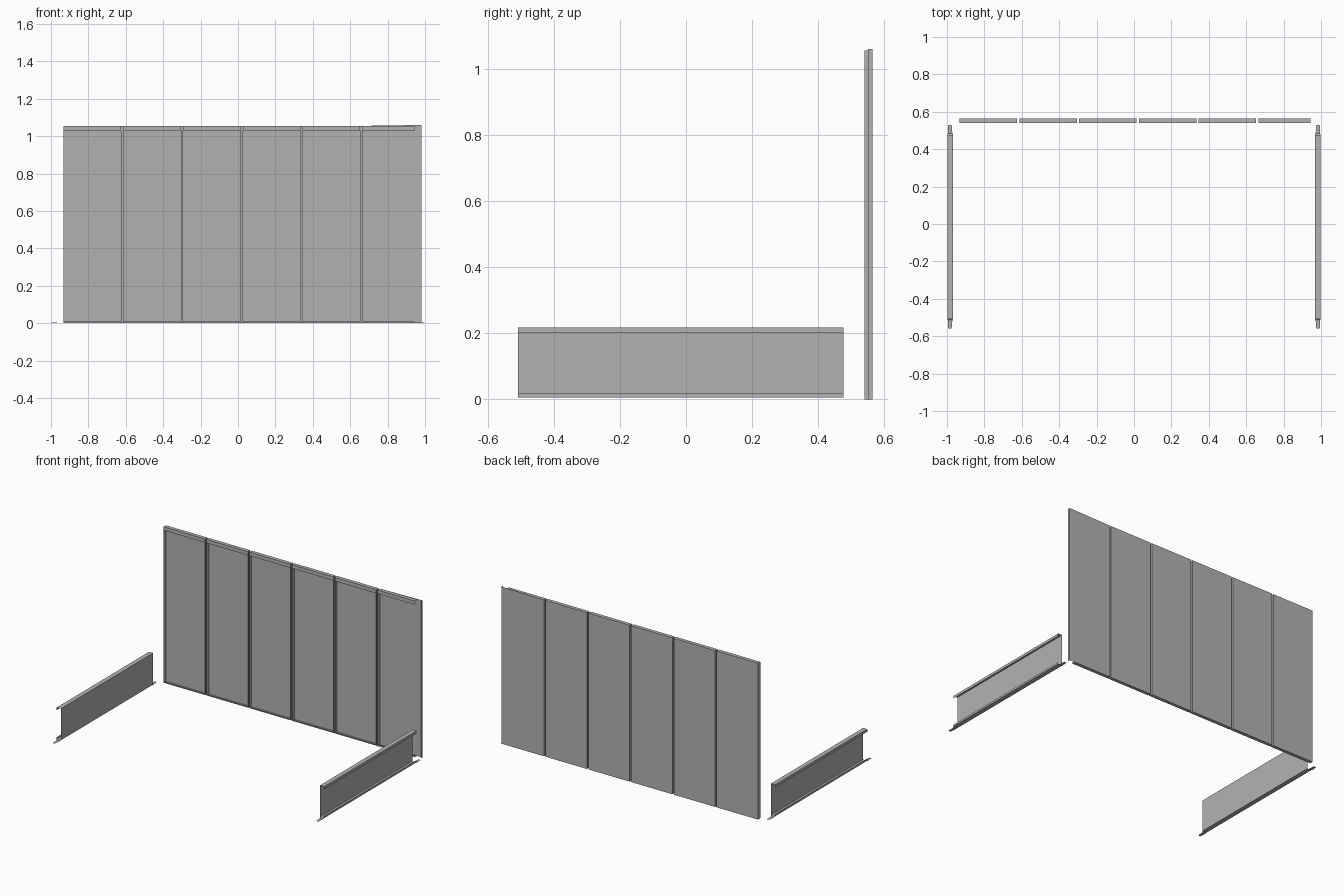
import bpy
import bmesh

cube = bpy.data.objects.get("Cube")
if cube:
    bpy.data.objects.remove(cube, do_unlink=True)

# Single sheet-metal colour
steel = bpy.data.materials.new("steel_grey")
steel.use_nodes = True
grey = (0.45, 0.45, 0.45, 1)
steel.diffuse_color = grey
steel.node_tree.nodes["Principled BSDF"].inputs["Base Color"].default_value = grey


def make_object(name, bm):
    bmesh.ops.remove_doubles(bm, verts=bm.verts, dist=0.0001)
    mesh = bpy.data.meshes.new(name)
    bm.to_mesh(mesh)
    bm.free()
    mesh.materials.append(steel)
    obj = bpy.data.objects.new(name, mesh)
    bpy.context.collection.objects.link(obj)
    return obj


def sweep(bm, start, end):
    """Folded sheet: one face between each pair of neighbouring points."""
    a = [bm.verts.new(p) for p in start]
    b = [bm.verts.new(p) for p in end]
    for i in range(len(a) - 1):
        bm.faces.new((a[i], a[i + 1], b[i + 1], b[i]))


# Wall panels
BACK, FRONT, STEP = 0.565, 0.54, 0.551
LEFT, PITCH, GAP, COUNT = -0.933, 0.3195, 0.011, 6
TOP, BASE = 1.055, 0.002


def wall_panel(index):
    bm = bmesh.new()
    last = index == COUNT - 1
    x0 = LEFT + index * PITCH
    x1 = x0 + PITCH - (0.003 if last else GAP)
    flange_end = 0.944 if last else x1

    # back sheet with its deep and shallow side flanges
    height = 1.06 if last else TOP
    plan = [(x0, FRONT), (x0, BACK), (x1, BACK), (x1, STEP)]
    if not last:
        plan.append((x1 + GAP, STEP))      # recessed joint strip
    sweep(bm, [(x, y, 0) for x, y in plan],
          [(x, y, height if x > x0 else TOP) for x, y in plan])
    if not last:
        sweep(bm, [(x1, STEP, 0), (x1, FRONT, 0)],
              [(x1, STEP, TOP), (x1, FRONT, TOP)])

    # top and bottom flanges with front lips
    for z, lip in ((TOP, 1.03), (BASE, 0.010)):
        section = [(BACK, z), (FRONT, z), (FRONT, lip)]
        sweep(bm, [(x0, y, h) for y, h in section],
              [(flange_end, y, h) for y, h in section])
    make_object(f"wall_panel_{index + 1}", bm)


for i in range(COUNT):
    wall_panel(i)


# Side rails: channels that open outward, with stepped end tabs
INNER, OUTER = 0.967, 0.998
RAIL_FRONT, RAIL_BACK = -0.508, 0.477


def side_rail(name, side):
    bm = bmesh.new()
    section = [(OUTER, 0.20), (OUTER, 0.218), (INNER, 0.218),
               (INNER, 0.005), (OUTER, 0.005), (OUTER, 0.018)]
    sweep(bm, [(side * x, RAIL_FRONT, z) for x, z in section],
          [(side * x, RAIL_BACK, z) for x, z in section])
    for y, out in ((RAIL_FRONT, -1), (RAIL_BACK, 1)):
        inside = [(INNER, y, 0.005), (INNER + 0.004, y + out * 0.006, 0),
                  (INNER + 0.008, y + out * 0.052, 0)]
        outside = [(OUTER, y, 0.005), (OUTER - 0.003, y + out * 0.006, 0),
                   (OUTER - 0.005, y + out * 0.052, 0)]
        sweep(bm, [(side * x, v, z) for x, v, z in inside],
              [(side * x, v, z) for x, v, z in outside])
    make_object(name, bm)


side_rail("left_rail", 1)
side_rail("right_rail", -1)
